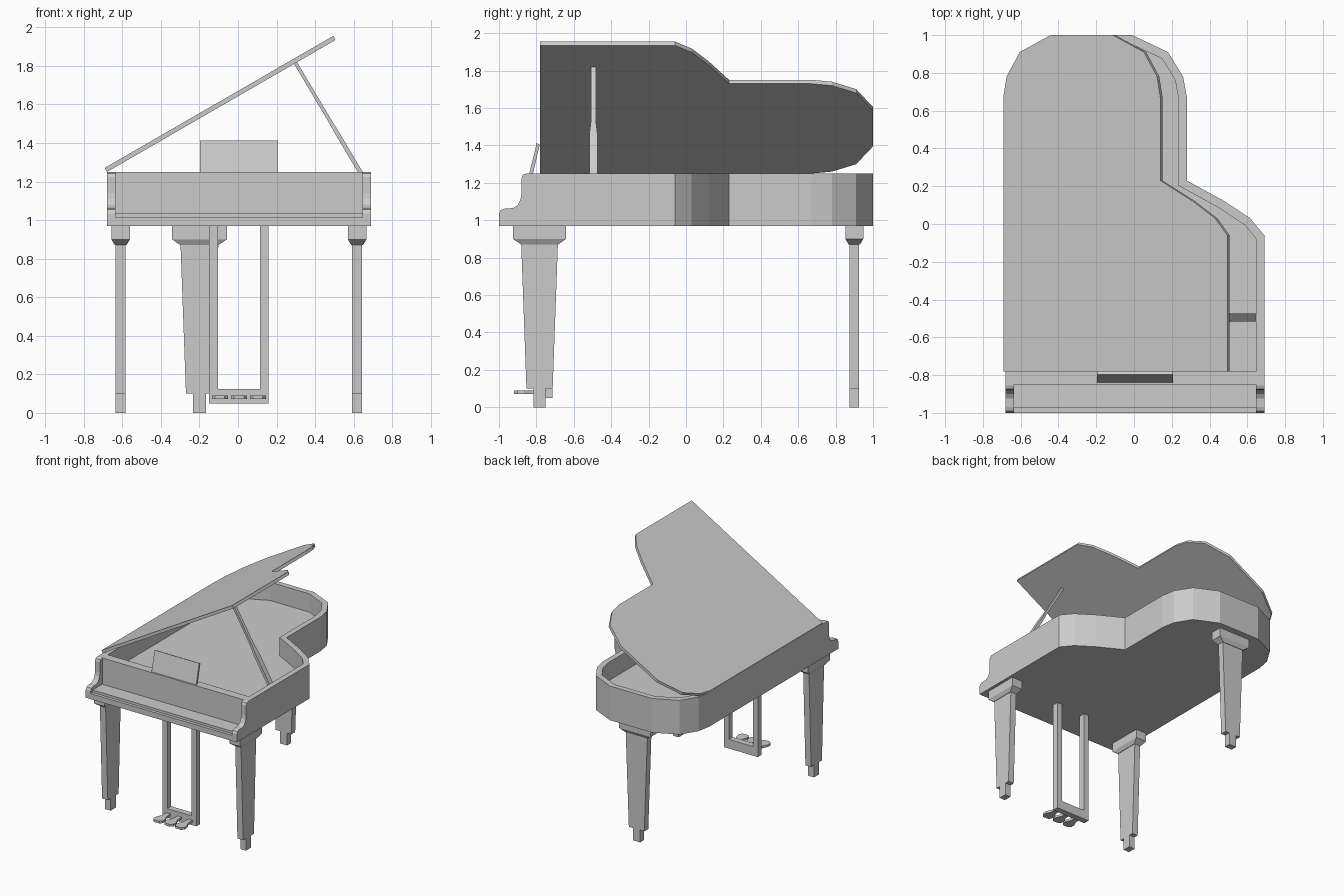
import bpy, bmesh, math
from mathutils import Matrix, Vector

if "Cube" in bpy.data.objects:
    bpy.data.objects.remove(bpy.data.objects["Cube"])

grey = bpy.data.materials.new("plain grey")
grey.diffuse_color = (0.6, 0.6, 0.6, 1)
grey.use_nodes = True
grey.node_tree.nodes["Principled BSDF"].inputs["Base Color"].default_value = grey.diffuse_color


def finish(name, bm, matrix=None):
    if matrix:
        bm.transform(matrix)
    bmesh.ops.recalc_face_normals(bm, faces=bm.faces[:])
    me = bpy.data.meshes.new(name)
    bm.to_mesh(me)
    bm.free()
    me.materials.append(grey)
    ob = bpy.data.objects.new(name, me)
    bpy.context.collection.objects.link(ob)
    return ob


def loft(name, rings, matrix=None):
    """Join equal-sized point rings and cap both ends."""
    bm = bmesh.new()
    vs = [[bm.verts.new(p) for p in r] for r in rings]
    n = len(vs[0])
    for a, b in zip(vs, vs[1:]):
        for i in range(n):
            j = (i + 1) % n
            bm.faces.new((a[i], a[j], b[j], b[i]))
    bm.faces.new(vs[0])
    bm.faces.new(vs[-1])
    return finish(name, bm, matrix)


def slab(name, pts, z0, z1, matrix=None):
    return loft(name, [[(x, y, z) for x, y in pts] for z in (z0, z1)], matrix)


def side_profile(name, pts, x0, x1):
    return loft(name, [[(x, y, z) for y, z in pts] for x in (x0, x1)])


def box(name, x0, x1, y0, y1, z0, z1):
    return slab(name, [(x0, y0), (x1, y0), (x1, y1), (x0, y1)], z0, z1)


L, R = -0.68, 0.69          # body sides
BOT, TOP = 0.97, 1.25       # body heights
RIM = 0.045

# Plan outline: bent right side, then a tail symmetric about x = -0.2
bend = [(R, -0.06), (0.615, 0.03), (0.48, 0.12)]
tail = [(0.28, 0.23), (0.28, 0.67), (0.26, 0.78), (0.18, 0.91), (-0.01, 1.0)]
tail_left = [(-0.4 - x, y) for x, y in reversed(tail[1:])]


def outline(front):
    return [(L, front), (R, front)] + bend + tail + tail_left


# Case: solid outline with the top inset and sunk to make the rim
bm = bmesh.new()
pts = outline(-0.78 - RIM)
low = [bm.verts.new((x, y, BOT)) for x, y in pts]
high = [bm.verts.new((x, y, TOP)) for x, y in pts]
for i in range(len(pts)):
    j = (i + 1) % len(pts)
    bm.faces.new((low[i], low[j], high[j], high[i]))
bm.faces.new(low[::-1])
top = bm.faces.new(high)
bm.normal_update()
bmesh.ops.inset_region(bm, faces=[top], thickness=RIM, use_even_offset=True)
floor = bmesh.ops.extrude_discrete_faces(bm, faces=[top])["faces"][0]
bmesh.ops.translate(bm, verts=floor.verts[:], vec=(0, 0, -0.15))
finish("case", bm)

# Front: curved cheeks, fallboard, key bed and key cover
cheek = [(-0.825, BOT), (-1, BOT), (-1, 1.035), (-0.99, 1.055), (-0.97, 1.062),
         (-0.925, 1.065), (-0.9, 1.08), (-0.885, 1.11), (-0.88, 1.14),
         (-0.88, 1.225), (-0.873, 1.243), (-0.855, TOP), (-0.825, TOP)]
side_profile("left_cheek", cheek, L, L + RIM)
side_profile("right_cheek", cheek, R - RIM, R)
box("fallboard", L + RIM, R - RIM, -0.85, -0.825, BOT, TOP)
box("key_bed", L + RIM, R - RIM, -1, -0.85, BOT, 1.015)
box("key_cover", L + RIM, R - RIM, -0.975, -0.85, 1.015, 1.035)

# Lid: same outline, opened 30 degrees about the left edge
hinge = Vector((L, 0, TOP))
slab("lid", outline(-0.78), 0, 0.024,
     Matrix.Translation(hinge) @ Matrix.Rotation(math.radians(-30), 4, 'Y')
     @ Matrix.Translation((-L, 0, 0)))

# Lid prop: wide at the bottom, narrow at the top
foot, head = Vector((0.637, -0.495, 1.245)), Vector((0.297, -0.495, 1.818))
across = Vector((0.86, 0, 0.51))
rings = []
for t, hy, hw in [(0, .022, .011), (.36, .022, .011), (.48, .014, .009), (1, .013, .009)]:
    c = foot.lerp(head, t)
    rings.append([c + across * (a * hw) + Vector((0, b * hy, 0))
                  for a, b in ((-1, -1), (1, -1), (1, 1), (-1, 1))])
loft("lid_prop", rings)

# Music desk leaning back
side_profile("music_desk", [(-0.838, TOP), (-0.818, TOP), (-0.782, 1.405), (-0.798, 1.412)],
             -0.197, 0.207)


# Legs: cap, chamfer, tapered shaft and foot
def leg(name, x, y, turn=0):
    sections = [(BOT, .048, .142), (.9, .048, .142), (.87, .03, .098), (.87, .026, .098),
                (.1, .026, .07), (.1, .026, .033), (0, .026, .033)]
    rings = [[(-a, -b, z), (a, -b, z), (a, b, z), (-a, b, z)] for z, a, b in sections]
    loft(name, rings, Matrix.Translation((x, y, 0)) @ Matrix.Rotation(turn, 4, 'Z'))


leg("front_left_leg", -0.609, -0.783)
leg("front_right_leg", 0.618, -0.783)
leg("rear_leg", -0.2, 0.9, math.pi / 2)

# Pedal frame and three pedals
box("pedal_post_left", -0.15, -0.105, -0.765, -0.715, 0.125, BOT)
box("pedal_post_right", 0.113, 0.158, -0.765, -0.715, 0.125, BOT)
box("pedal_bar", -0.15, 0.158, -0.765, -0.715, 0.05, 0.125)
half = [(.025, -.92), (.042, -.9), (.042, -.865), (.022, -.825), (.018, -.76)]
for side, cx in (("left", -0.094), ("middle", 0.005), ("right", 0.103)):
    pts = [(cx + x, y) for x, y in half] + [(cx - x, y) for x, y in reversed(half)]
    slab(side + "_pedal", pts, 0.072, 0.09)
